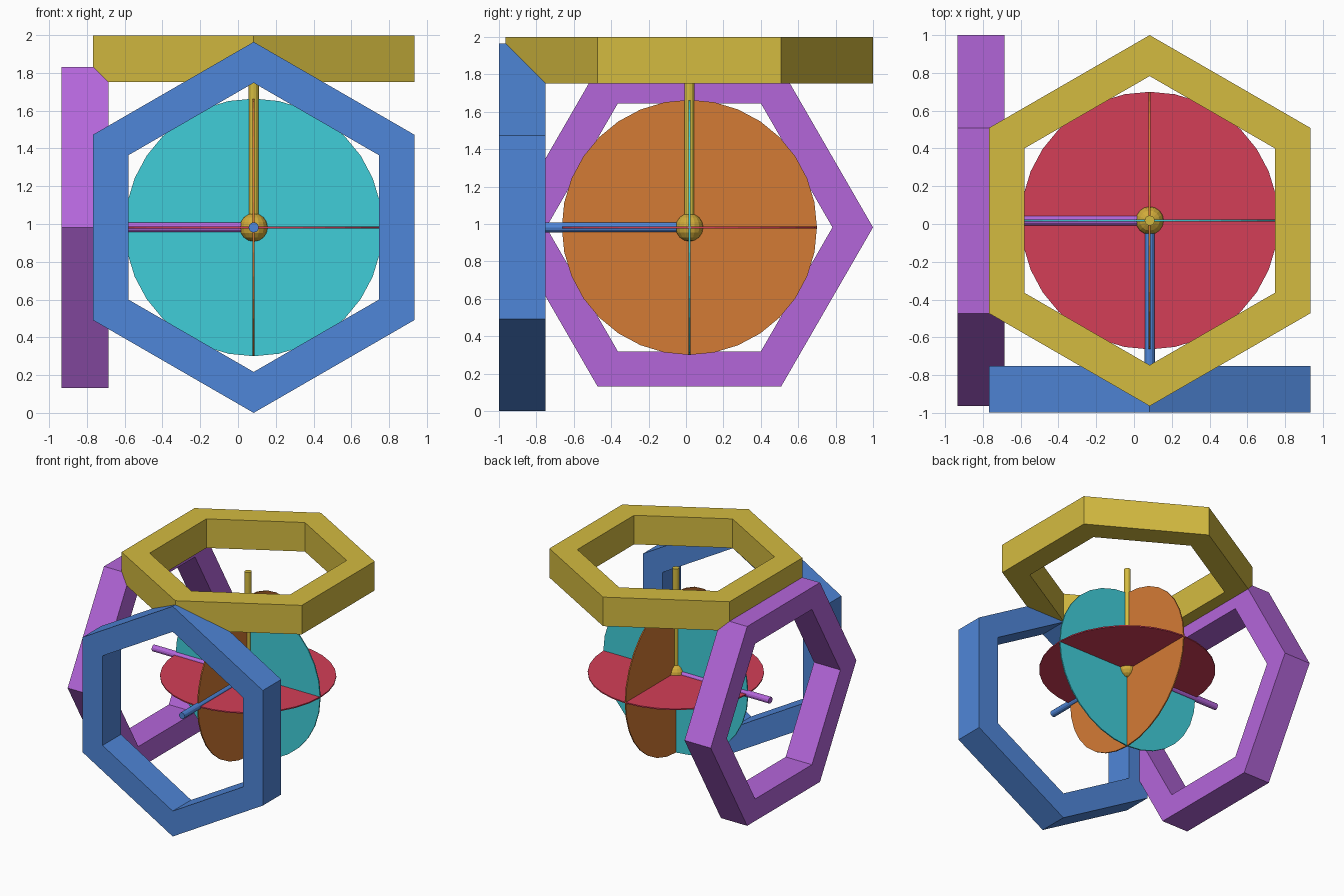
import bpy, bmesh, math
from mathutils import Vector, Matrix

if "Cube" in bpy.data.objects:
    bpy.data.objects.remove(bpy.data.objects["Cube"])

CENTRE = Vector((0.083, 0.018, 0.982))
RING_R, RING_IN, RING_OFFSET, RING_HALF = 0.982, 0.765, 0.893, 0.124
DISC_R, DISC_THICK = 0.682, 0.01
ROD_R, BALL_R = 0.027, 0.075


def material(name, hexcode):
    def lin(c):
        return c / 12.92 if c <= 0.04045 else ((c + 0.055) / 1.055) ** 2.4
    rgb = [lin(int(hexcode[i:i + 2], 16) / 255) for i in (0, 2, 4)]
    m = bpy.data.materials.new(name)
    m.diffuse_color = (*rgb, 1)
    m.use_nodes = True
    m.node_tree.nodes["Principled BSDF"].inputs["Base Color"].default_value = m.diffuse_color
    return m


def finish(name, bm, mat, frame):
    bmesh.ops.recalc_face_normals(bm, faces=bm.faces)
    me = bpy.data.meshes.new(name)
    bm.to_mesh(me)
    bm.free()
    me.materials.append(mat)
    ob = bpy.data.objects.new(name, me)
    ob.matrix_world = frame
    bpy.context.collection.objects.link(ob)
    return ob


def frame_for(normal, point):
    """Local z runs along the normal, local x towards a hexagon corner."""
    n, p = Vector(normal), Vector(point)
    m = Matrix((p, n.cross(p), n)).transposed().to_4x4()
    m.translation = CENTRE
    return m


def hex_ring(name, mat, frame):
    bm = bmesh.new()
    section = [(RING_R, -RING_HALF), (RING_R, RING_HALF),
               (RING_IN, RING_HALF), (RING_IN, -RING_HALF)]
    loops = []
    for i in range(6):
        a = i * math.pi / 3
        loops.append([bm.verts.new((r * math.cos(a), r * math.sin(a), RING_OFFSET + h))
                      for r, h in section])
    for i in range(6):
        a, b = loops[i], loops[(i + 1) % 6]
        for j in range(4):
            k = (j + 1) % 4
            bm.faces.new((a[j], b[j], b[k], a[k]))
    finish(name, bm, mat, frame)


def cylinder(name, mat, frame, radius, z0, z1, sides):
    bm = bmesh.new()
    bmesh.ops.create_cone(bm, cap_ends=True, segments=sides, radius1=radius,
                          radius2=radius, depth=z1 - z0,
                          matrix=Matrix.Translation((0, 0, (z0 + z1) / 2)))
    finish(name, bm, mat, frame)


# Each axis carries a hexagonal ring, a rod to its middle and a thin disc
axes = [
    ("front", (0, -1, 0), (0, 0, 1), ("blue", "4F86D8"), ("cyan", "40CED9")),
    ("top", (0, 0, 1), (0, 1, 0), ("yellow", "D4BB40"), ("red", "D43E57")),
    ("side", (-1, 0, 0), (0, 1, 0), ("purple", "B466DA"), ("orange", "D47B35")),
]
for label, normal, point, ring_col, disc_col in axes:
    frame = frame_for(normal, point)
    ring_mat = material(*ring_col)
    hex_ring(label + "_ring", ring_mat, frame)
    cylinder(label + "_rod", ring_mat, frame, ROD_R, 0, RING_OFFSET, 12)
    cylinder(label + "_disc", material(*disc_col), frame, DISC_R,
             -DISC_THICK / 2, DISC_THICK / 2, 32)

# Ball at the crossing of the three discs
bm = bmesh.new()
bmesh.ops.create_uvsphere(bm, u_segments=16, v_segments=8, radius=BALL_R)
finish("centre_ball", bm, material("gold", "D2AC3A"), Matrix.Translation(CENTRE))
